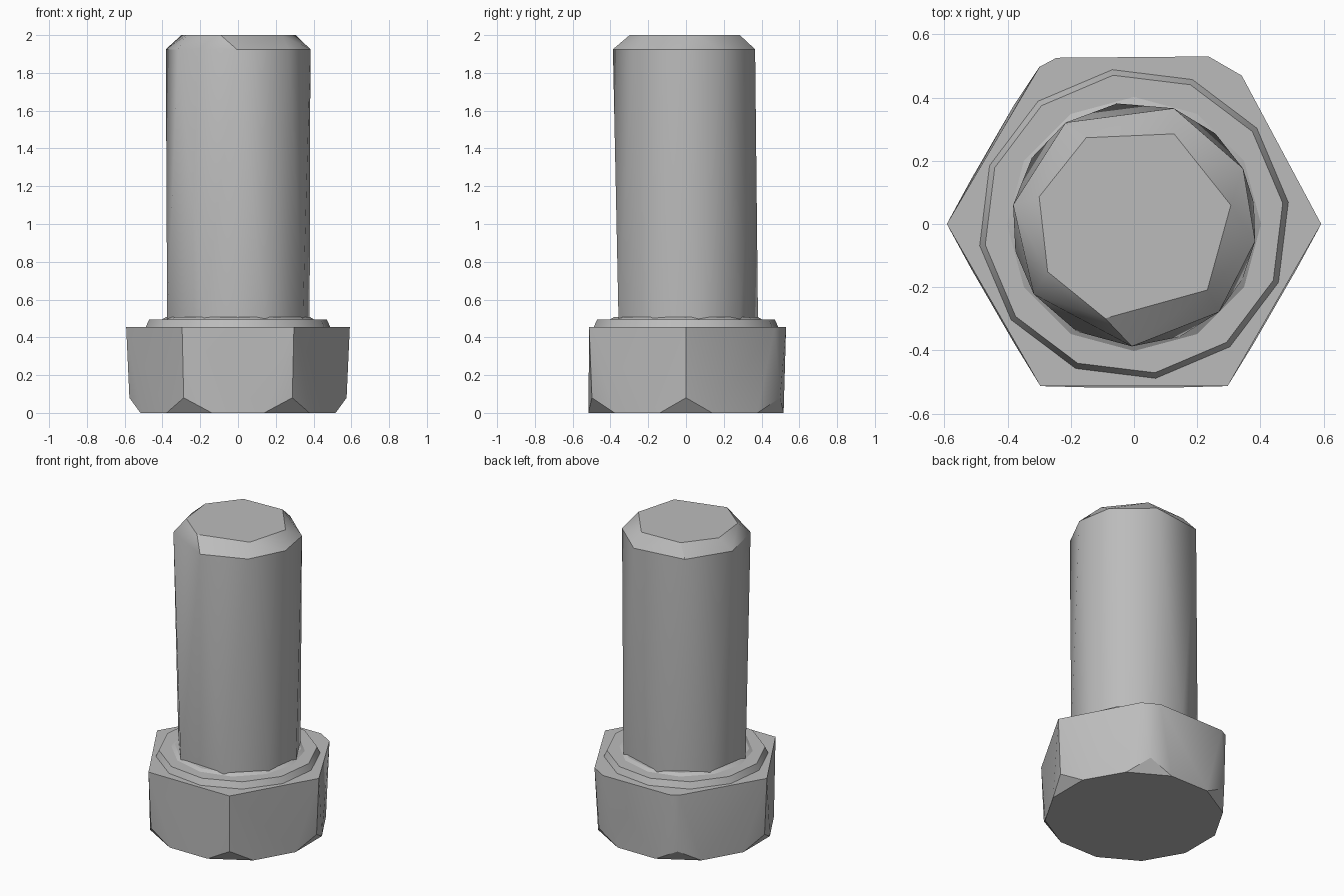
import bpy
import bmesh
from math import radians, sin, cos

if "Cube" in bpy.data.objects:
    bpy.data.objects.remove(bpy.data.objects["Cube"])

# Single plain metal colour
steel = bpy.data.materials.new("grey steel")
steel.use_nodes = True
grey = (0.5, 0.5, 0.5, 1)
steel.diffuse_color = grey
steel.node_tree.nodes["Principled BSDF"].inputs["Base Color"].default_value = grey


def ring(radius, z, angles):
    return [(radius * cos(radians(a)), radius * sin(radians(a)), z) for a in angles]


def hull(name, points, smooth_angle):
    """Faceted convex solid wrapped around stacked rings."""
    bm = bmesh.new()
    for p in points:
        bm.verts.new(p)
    bmesh.ops.convex_hull(bm, input=bm.verts)
    bmesh.ops.dissolve_limit(bm, angle_limit=radians(1), verts=bm.verts, edges=bm.edges)
    bmesh.ops.recalc_face_normals(bm, faces=bm.faces)
    mesh = bpy.data.meshes.new(name)
    bm.to_mesh(mesh)
    bm.free()
    mesh.materials.append(steel)
    obj = bpy.data.objects.new(name, mesh)
    bpy.context.collection.objects.link(obj)
    bpy.ops.object.select_all(action="DESELECT")
    obj.select_set(True)
    bpy.context.view_layer.objects.active = obj
    bpy.ops.object.shade_smooth_by_angle(angle=radians(smooth_angle))
    return obj


# Hex head: corners clipped at the back, chamfered towards the bottom
hex_top = ring(0.592, 0.455, [0, 180, 240, 300])
hex_top += ring(0.58, 0.455, [54, 66, 115, 121])
hex_low = ring(0.575, 0.08, range(0, 360, 60))
bottom = ring(0.535, 0, range(15, 360, 30))
hull("hex_head", hex_top + hex_low + bottom, 32)

# Low washer face on top of the head
washer_angles = range(8, 360, 30)
hull("washer_face",
     ring(0.495, 0.45, washer_angles) + ring(0.475, 0.495, washer_angles), 28)

# Small fillet where the shank meets the washer face
fillet_angles = range(0, 360, 30)
hull("shank_fillet",
     ring(0.41, 0.49, fillet_angles) + ring(0.38, 0.508, fillet_angles), 28)

# Shank: twisted facets from base to rim, then a chamfered seven-sided tip
base_angles = [147, 98, 48, 10, -27, -68, -118, -167]
rim_angles = [124, 71, 27, -8, -46, -91, -145, 171]
tip_angles = [119, 66, 11, -42, -107, -151, 164]
hull("shank",
     ring(0.385, 0.48, base_angles)
     + ring(0.387, 1.925, rim_angles)
     + ring(0.312, 2.0, tip_angles), 33)
